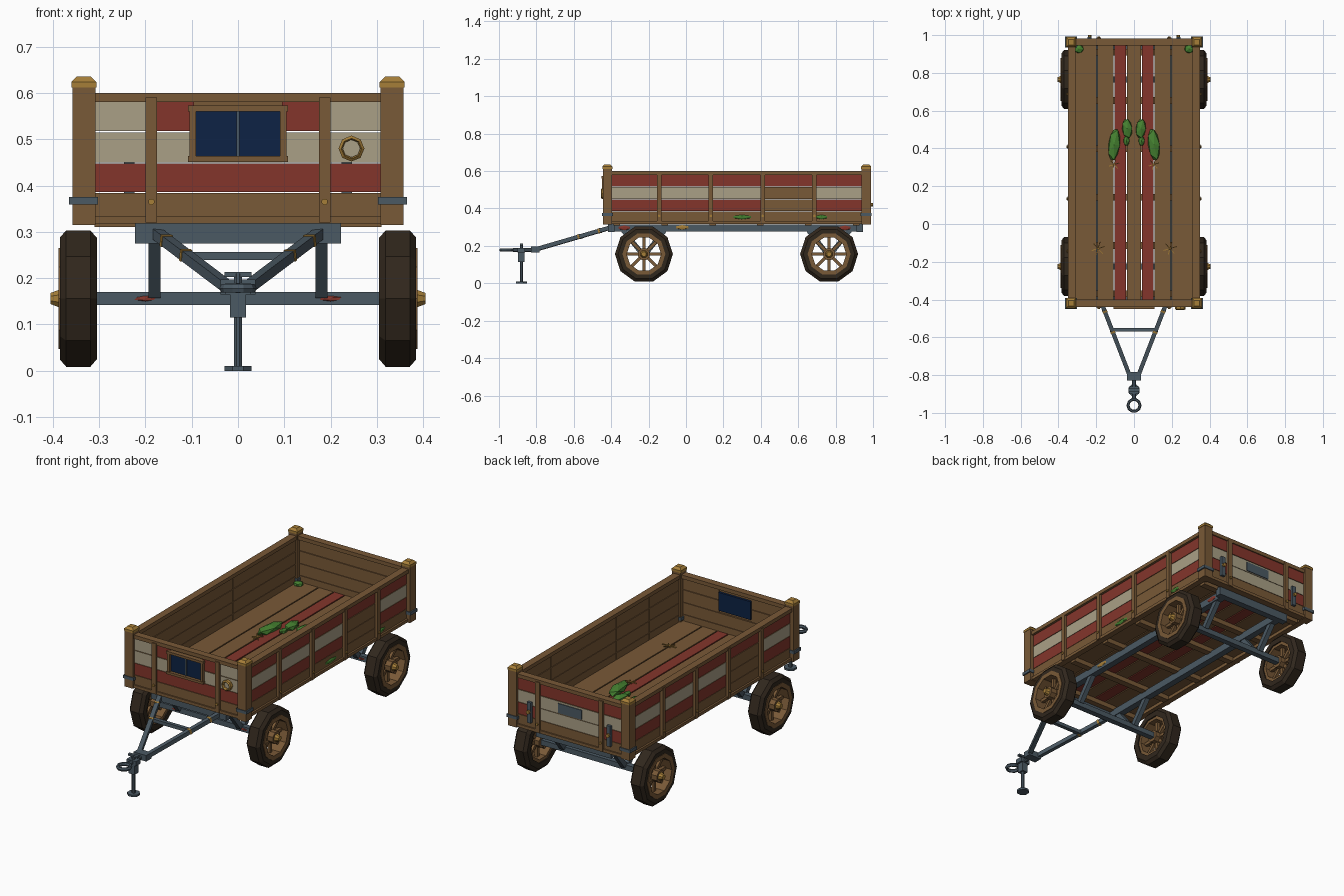
import bpy, bmesh, math
from mathutils import Vector, Matrix

cube = bpy.data.objects.get("Cube")
if cube:
    bpy.data.objects.remove(cube, do_unlink=True)


def material(name, *rgb):
    m = bpy.data.materials.new(name)
    m.use_nodes = True
    m.diffuse_color = (*rgb, 1)
    m.node_tree.nodes["Principled BSDF"].inputs["Base Color"].default_value = (*rgb, 1)
    return m


wood = material("wood", .19, .10, .038)
red = material("red paint", .23, .036, .024)
cream = material("cream paint", .40, .35, .24)
metal = material("blue grey metal", .07, .10, .125)
brass = material("brass", .38, .21, .04)
rubber = material("dark rubber", .03, .02, .012)
glass = material("navy glass", .004, .016, .058)
green = material("leaf green", .06, .22, .03)


def finish(name, bm, mat, matrix=None):
    mesh = bpy.data.meshes.new(name)
    if matrix:
        bmesh.ops.transform(bm, matrix=matrix, verts=bm.verts)
    bmesh.ops.recalc_face_normals(bm, faces=bm.faces)
    bm.to_mesh(mesh)
    bm.free()
    mesh.materials.append(mat)
    ob = bpy.data.objects.new(name, mesh)
    bpy.context.scene.collection.objects.link(ob)
    return ob


def box(name, x, y, z, mat):
    """Box spanning three (low, high) ranges."""
    bm = bmesh.new()
    bmesh.ops.create_cube(bm, size=1)
    spans = [sorted(s) for s in (x, y, z)]
    centre = Vector([(a + b) / 2 for a, b in spans])
    scale = Matrix.Diagonal([b - a for a, b in spans] + [1])
    return finish(name, bm, mat, Matrix.Translation(centre) @ scale)


def around(c, w):
    return (c - w / 2, c + w / 2)


def rod(name, a, b, r, mat, sides=8, r2=None, square=False):
    """Rod, cone or square beam between two points."""
    a, b = Vector(a), Vector(b)
    bm = bmesh.new()
    n = 4 if square else sides
    k = math.sqrt(2) if square else 1
    bmesh.ops.create_cone(bm, cap_ends=True, segments=n, radius1=r * k,
                          radius2=(r if r2 is None else r2) * k, depth=(b - a).length)
    turn = (b - a).to_track_quat('Z', 'Y').to_matrix().to_4x4()
    spin = Matrix.Rotation(math.pi / n, 4, 'Z')
    return finish(name, bm, mat, Matrix.Translation((a + b) / 2) @ turn @ spin)


def lathe(name, centre, axis, profile, sides, mat):
    """Closed ring: (offset along axis, radius) profile turned round an axis."""
    bm = bmesh.new()
    rings = []
    for i in range(sides):
        t = math.tau * i / sides
        rings.append([bm.verts.new((r * math.cos(t), r * math.sin(t), h)) for h, r in profile])
    n = len(profile)
    for i in range(sides):
        p, q = rings[i], rings[(i + 1) % sides]
        for j in range(n):
            bm.faces.new((p[j], q[j], q[(j + 1) % n], p[(j + 1) % n]))
    turn = Vector(axis).to_track_quat('Z', 'Y').to_matrix().to_4x4()
    return finish(name, bm, mat, Matrix.Translation(centre) @ turn)


def blob(name, centre, radii, mat, angle=0):
    bm = bmesh.new()
    bmesh.ops.create_icosphere(bm, subdivisions=1, radius=1)
    m = Matrix.Translation(centre) @ Matrix.Rotation(angle, 4, 'Z') @ Matrix.Diagonal((*radii, 1))
    return finish(name, bm, mat, m)


def plank(name, x, y, z, paint, outward):
    """Bare board with paint on its outer face only."""
    ob = box(name, x, y, z, wood)
    ob.data.materials.append(paint)
    for f in ob.data.polygons:
        f.material_index = int(f.normal.dot(Vector(outward)) > .5)


FRONT, BACK = -.42, .963
ROWS = [(.32, .384), (.386, .448), (.45, .515), (.518, .58)]
SIDES = (("right", -1), ("left", 1))

# Floor boards on joists
edges = [-.318, -.195, -.105, -.04, .04, .105, .195, .318]
for i, (a, b) in enumerate(zip(edges, edges[1:])):
    box("floor_board", (a + .003, b - .003), (FRONT, BACK), (.335, .35), red if i in (2, 4) else wood)
for i in range(6):
    box("floor_joist", (-.31, .31), around(-.37 + i * .256, .035), (.31, .335), wood)

# Side walls: five bays of painted planks, posts between
bays = [FRONT + i * (BACK - FRONT) / 5 for i in range(6)]
for side, s in SIDES:
    for i in range(5):
        bare = i == 3 if s > 0 else i == 1
        paints = [wood, wood if bare else red, wood if bare else cream, red]
        for z, paint in zip(ROWS, paints):
            plank(side + "_wall_plank", (s * .318, s * .337), (bays[i] + .001, bays[i + 1] - .001), z, paint, (s, 0, 0))
    for y in bays[1:-1]:
        box(side + "_wall_upright", (s * .33, s * .352), around(y, .024), (.32, .59), wood)
        rod(side + "_wall_bolt", (s * .35, y, .36), (s * .357, y, .36), .007, brass)
    box(side + "_top_rail", (s * .311, s * .35), (FRONT, BACK), (.58, .6), wood)
    box(side + "_bottom_rail", (s * .315, s * .347), (FRONT, BACK), (.318, .334), wood)

# End walls: three bays each
for end, y, s in (("front", FRONT, -1), ("back", BACK, 1)):
    out = (0, s, 0)
    depth = (y - s * .005, y + s * .013)
    for a, b in ((-.315, -.188), (-.187, .187), (.188, .315)):
        middle = a == -.187
        if s < 0:
            paints = [wood, red, cream, red if middle else cream]
        else:
            paints = [wood, cream if middle else red, cream, red]
        for row, (z, paint) in enumerate(zip(ROWS, paints)):
            # The window opening splits the upper front rows
            parts = [(a, -.095), (.095, b)] if s < 0 and middle and row > 1 else [(a, b)]
            for part in parts:
                plank(end + "_wall_plank", part, depth, z, paint, out)
    box(end + "_top_rail", (-.315, .315), around(y, .038), (.58, .6), wood)
    box(end + "_bottom_rail", (-.315, .315), around(y, .04), (.318, .334), wood)
    for side, k in SIDES:
        box(end + "_upright", around(k * .187, .025), (y, y + s * .024), (.32, .59), wood)
        rod(end + "_bolt", (k * .187, y + s * .02, .365), (k * .187, y + s * .03, .365), .007, brass)

        # Corner post with cap and iron band
        x = k * .333
        box("corner_post", around(x, .05), around(y, .05), (.315, .617), wood)
        box("cap_base", around(x, .054), around(y, .054), (.612, .624), brass)
        rod("post_cap", (x, y, .624), (x, y, .636), .027, brass, r2=.015, square=True)
        box("corner_band", (k * .302, k * .365), around(y, .058), (.359, .375), metal)

# Front window
Y = FRONT - .012
box("window_glass", (-.095, .095), (FRONT + .012, Y - .004), (.464, .561), glass)
box("window_mullion", around(0, .006), (Y, Y - .009), (.464, .561), metal)
for s in (-1, 1):
    box("window_jamb", around(s * .098, .014), (FRONT, Y - .016), (.452, .565), wood)
for z in (.457, .566):
    box("window_rail", (-.108, .108), (FRONT, Y - .019), around(z, .013), wood)

# Front lamp ring
lathe("lamp_ring", (.245, Y - .006, .48), (0, -1, 0), [(-.01, .019), (-.01, .028), (.012, .028), (.017, .022), (.012, .019)], 8, brass)
rod("lamp_face", (.245, Y, .48), (.245, Y - .006, .48), .02, cream)

# Tailgate plate and latches
box("tailgate_plate", (-.07, .07), (BACK, .98), (.455, .505), metal)
for s in (-1, 1):
    box("tailgate_latch", around(s * .235, .022), (BACK, .99), (.36, .47), metal)
    rod("latch_pin", (s * .235, .985, .42), (s * .235, 1, .42), .01, brass)

# Chassis
for side, s in SIDES:
    box(side + "_chassis_rail", around(s * .18, .035), (-.41, .94), (.276, .315), metal)
    for y in (-.33, .85):
        blob("rust_patch", (s * .198, y, .296), (.004, .035, .013), red)
blob("brass_patch", (.198, -.02, .299), (.004, .04, .012), brass)
for y in (-.4, .93):
    box("chassis_crossmember", (-.222, .222), around(y, .035), (.275, .32), metal)

# Axles, hangers and wheels
for y in (-.225, .765):
    box("axle", (-.34, .34), around(y, .03), (.142, .17), metal)
    for side, s in SIDES:
        for d in (-1, 1):
            rod("axle_hanger", (s * .18, y + d * .11, .283), (s * .18, y + d * .015, .165), .013, metal, square=True)
        blob("axle_rust", (s * .2, y - .015, .156), (.026, .004, .006), red)
        c = Vector((s * .345, y, .156))
        lathe("tire", c, (s, 0, 0), [(-.04, .108), (-.04, .138), (-.026, .155), (.026, .155), (.04, .138), (.04, .108)], 10, rubber)
        lathe("wheel_rim", c, (s, 0, 0), [(-.034, .092), (-.034, .115), (.043, .115), (.043, .092)], 10, wood)
        for i in range(8):
            t = math.tau * i / 8
            ray = Vector((0, math.cos(t), math.sin(t)))
            rod("spoke", c + ray * .02, c + ray * .1, .0085, wood, square=True)
        out = Vector((s, 0, 0))
        rod("wheel_hub", c - out * .035, c + out * .04, .033, wood)
        rod("hub_cap", c + out * .035, c + out * .06, .023, brass, r2=.013)

# Drawbar
for s in (-1, 1):
    a, b = Vector((s * .175, -.41, .296)), Vector((s * .024, -.8, .182))
    rod("drawbar_arm", a, b, .011, metal, square=True)
    for t in (.12, .4):
        p = a.lerp(b, t)
        rod("arm_collar", p, p + (b - a) * .025, .0125, brass, square=True)
box("drawbar_brace", (-.115, .115), around(-.56, .02), around(.248, .018), metal)
box("drawbar_block", around(0, .075), around(-.805, .045), (.165, .197), metal)
rod("tow_shaft", (0, -.8, .178), (0, -.925, .178), .011, metal)
lathe("tow_ring", (0, -.96, .178), (0, 0, 1), [(-.009, .028), (-.009, .036), (0, .04), (.009, .036), (.009, .028), (0, .024)], 10, metal)

# Parking jack
rod("jack_pole", (0, -.88, .005), (0, -.88, .21), .0095, metal)
box("jack_sleeve", around(0, .034), around(-.88, .034), (.115, .165), metal)
box("jack_collar", around(0, .055), around(-.88, .04), (.165, .19), metal)
rod("jack_foot", (0, -.88, 0), (0, -.88, .01), .032, metal)
box("jack_handle", around(0, .058), around(-.88, .016), (.203, .213), metal)

# Leaves, moss and straw
for s in (-1, 1):
    blob("large_leaf", (s * .105, .42, .362), (.034, .095, .022), green, s * .12)
    blob("small_leaf", (s * .036, .505, .362), (.03, .058, .02), green, -s * .1)
    blob("leaf_bud", (s * .04, .44, .358), (.018, .03, .014), green)
    blob("corner_moss", (s * .292, .927, .355), (.028, .025, .016), green)
    for x, y, r in ((.19, -.13, .035), (.105, .315, .028)):
        for i in range(3):
            ray = Vector((math.cos(i + .3), math.sin(i + .3), .15)) * r
            p = Vector((s * x, y, .357))
            rod("straw", p - ray, p + ray, .003, brass, sides=4)
for y, r in ((.3, .055), (.725, .035)):
    blob("side_moss", (.338, y, .354), (.006, r, .012), green)
